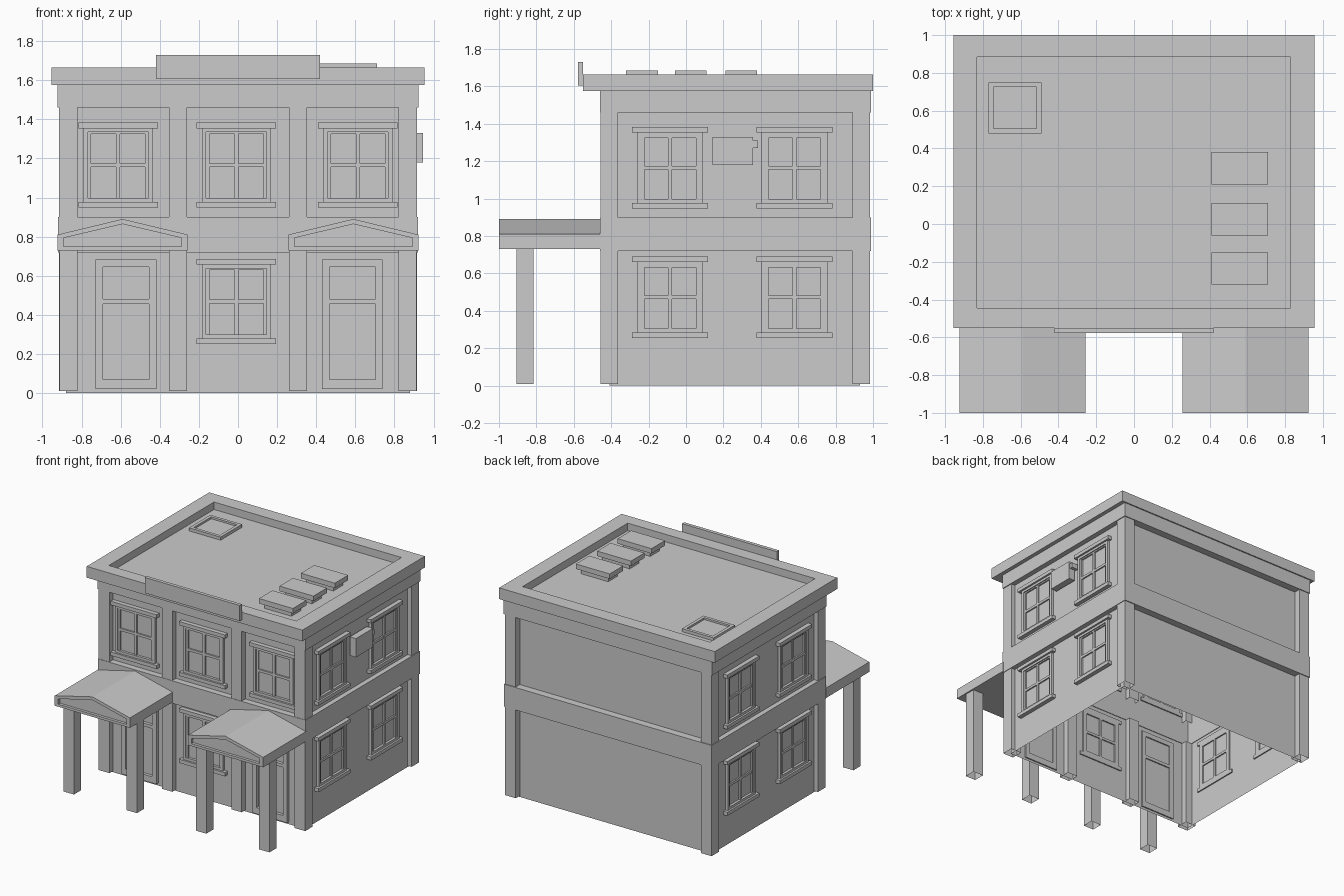
import bpy, bmesh
from math import pi
from mathutils import Matrix

if "Cube" in bpy.data.objects:
    bpy.data.objects.remove(bpy.data.objects["Cube"])


def add_box(bm, x0, x1, y0, y1, z0, z1, open_bottom=False):
    m = Matrix.Translation(((x0 + x1) / 2, (y0 + y1) / 2, (z0 + z1) / 2)) @ \
        Matrix.Diagonal((x1 - x0, y1 - y0, z1 - z0, 1))
    verts = bmesh.ops.create_cube(bm, size=1, matrix=m)["verts"]
    if open_bottom:
        faces = {f for v in verts for f in v.link_faces}
        low = [f for f in faces if all(abs(v.co.z - z0) < 1e-5 for v in f.verts)]
        bmesh.ops.delete(bm, geom=low, context='FACES_ONLY')


def finish(name, bm, matrix=None):
    me = bpy.data.meshes.new(name)
    if matrix:
        bm.transform(matrix)
    bm.to_mesh(me)
    bm.free()
    ob = bpy.data.objects.new(name, me)
    bpy.context.collection.objects.link(ob)
    return ob


def boxes(name, items, matrix=None, open_bottom=False):
    bm = bmesh.new()
    for b in items:
        add_box(bm, *b, open_bottom=open_bottom)
    return finish(name, bm, matrix)


def frame(x0, x1, z0, z1, w, y0, y1):
    """Four bars around a rectangle in the xz plane."""
    return [(x0, x0 + w, y0, y1, z0, z1), (x1 - w, x1, y0, y1, z0, z1),
            (x0 + w, x1 - w, y0, y1, z1 - w, z1), (x0 + w, x1 - w, y0, y1, z0, z0 + w)]


# Wall placements: local -y is outward, local y = 0 is the wall surface
def front(x, z=0):
    return Matrix.Translation((x, -0.41, z))


def side(sign, y, z=0):
    return Matrix.Translation((sign * 0.88, y, z)) @ Matrix.Rotation(sign * pi / 2, 4, 'Z')


# Main shell (open below and above), hollow floor band, frieze
bm = bmesh.new()
add_box(bm, -0.88, 0.88, -0.41, 0.93, 0, 1.5, open_bottom=True)
bm.normal_update()
bmesh.ops.delete(bm, geom=[f for f in bm.faces if f.normal.z > 0.9], context='FACES_ONLY')
finish("walls", bm)


def ring(name, x, y0, y1, z0, z1):
    """Hollow band that wraps the wall shell."""
    boxes(name, [(-x, x, y0, -0.405, z0, z1), (-x, x, 0.925, y1, z0, z1),
                 (-x, -0.875, -0.405, 0.925, z0, z1), (0.875, x, -0.405, 0.925, z0, z1)])


ring("floor_band", 0.92, -0.46, 0.99, 0.72, 0.90)
ring("frieze", 0.922, -0.46, 0.99, 1.46, 1.577)

# Cornice with parapet around the sunken roof
bm = bmesh.new()
add_box(bm, -0.955, 0.955, -0.55, 1.0, 1.575, 1.665)
bm.normal_update()
roof = [f for f in bm.faces if f.normal.z > 0.9]
bmesh.ops.inset_region(bm, faces=roof, thickness=0.118, use_even_offset=True)
for v in roof[0].verts:
    v.co.x = 0.828 if v.co.x > 0 else -0.832
    v.co.y = 0.885 if v.co.y > 0 else -0.445
bmesh.ops.inset_region(bm, faces=roof, thickness=0.0)
for v in roof[0].verts:
    v.co.z = 1.605
finish("cornice_and_roof", bm)
boxes("blank_sign_board", [(-0.42, 0.42, -0.578, -0.55, 1.605, 1.73)])

# Corner pilasters and front pilasters, on both floors
for z0, z1 in ((0.01, 0.72), (0.90, 1.46)):
    items = []
    for s in (-1, 1):
        xs = sorted((s * 0.82, s * 0.915))
        items += [(*xs, -0.457, -0.363, z0, z1), (*xs, 0.89, 0.983, z0, z1)]
        xs = sorted((s * 0.262, s * 0.353))
        items.append((*xs, -0.457, -0.363, z0, z1))
    boxes("pilasters", items, open_bottom=True)


# Four-pane window with head and sill (upper floor heights)
def window(matrix):
    items = frame(-0.177, 0.177, 0.975, 1.357, 0.022, -0.02, 0.01)
    items += frame(-0.156, 0.156, 0.976, 1.343, 0.018, -0.012, 0.01)
    items += [(-0.010, 0.010, -0.012, 0.01, 0.99, 1.33),
              (-0.14, 0.14, -0.0115, 0.01, 1.155, 1.175),
              (-0.203, 0.203, -0.035, 0.01, 1.354, 1.383),
              (-0.203, 0.203, -0.035, 0.01, 0.948, 0.977)]
    boxes("window", items, matrix)


for x in (-0.613, -0.008, 0.613):
    window(front(x))
window(front(-0.008, -0.697))
for s in (-1, 1):
    for y in (-0.085, 0.58):
        for z in (0, -0.692):
            window(side(s, y, z))

# Doors with two sunken panels
for x in (-0.573, 0.585):
    items = frame(-0.155, 0.155, 0.02, 0.683, 0.038, -0.025, 0.01)
    items += [(-0.12, 0.12, -0.025, 0.01, 0.03, 0.07),
              (-0.12, 0.12, -0.025, 0.01, 0.455, 0.48)]
    boxes("door", items, front(x))

# Gabled porches with recessed pediment and two posts each
for s in (-1, 1):
    cx = s * 0.59
    bm = bmesh.new()
    rings = []
    outline = [(-0.333, 0.73), (0.333, 0.73), (0.333, 0.81), (0, 0.89), (-0.333, 0.81)]
    inner = [(-0.302, 0.75), (0.302, 0.75), (0.302, 0.793), (0, 0.864), (-0.302, 0.793)]
    for y, shape in ((-0.45, outline), (-1.0, outline), (-1.0, inner), (-0.978, inner)):
        rings.append([bm.verts.new((cx + x, y, z)) for x, z in shape])
    for a, b in zip(rings, rings[1:]):
        for i in range(5):
            j = (i + 1) % 5
            bm.faces.new((a[i], a[j], b[j], b[i]))
    bm.faces.new(rings[0])
    bm.faces.new(rings[-1])
    bmesh.ops.recalc_face_normals(bm, faces=bm.faces)
    finish("porch_roof", bm)
    posts = [(*sorted((s * a, s * b)), -0.905, -0.815, 0.01, 0.735)
             for a, b in ((0.82, 0.912), (0.262, 0.353))]
    boxes("porch_posts", posts, open_bottom=True)

# Roof units: wide slab on a smaller base
for y in (-0.235, 0.025, 0.295):
    boxes("roof_vent", [(0.41, 0.71, y - 0.085, y + 0.085, 1.645, 1.685),
                        (0.44, 0.68, y - 0.06, y + 0.06, 1.60, 1.65)])

# Roof hatch with raised rim
rim = frame(-0.77, -0.49, 0.48, 0.75, 0.025, -1.63, -1.60)
boxes("roof_hatch", [(x0, x1, z0, z1, 1.60, 1.63) for x0, x1, _, _, z0, z1 in rim]
      + [(-0.745, -0.515, 0.505, 0.725, 1.60, 1.615)])

# Wall-mounted cooling unit and its pipe stub
boxes("cooling_unit", [(0.89, 0.945, 0.143, 0.358, 1.18, 1.33)])
boxes("cooling_bracket", [(0.87, 0.90, 0.18, 0.32, 1.20, 1.31)])
boxes("cooling_pipe", [(0.875, 0.938, 0.358, 0.384, 1.27, 1.31)])
